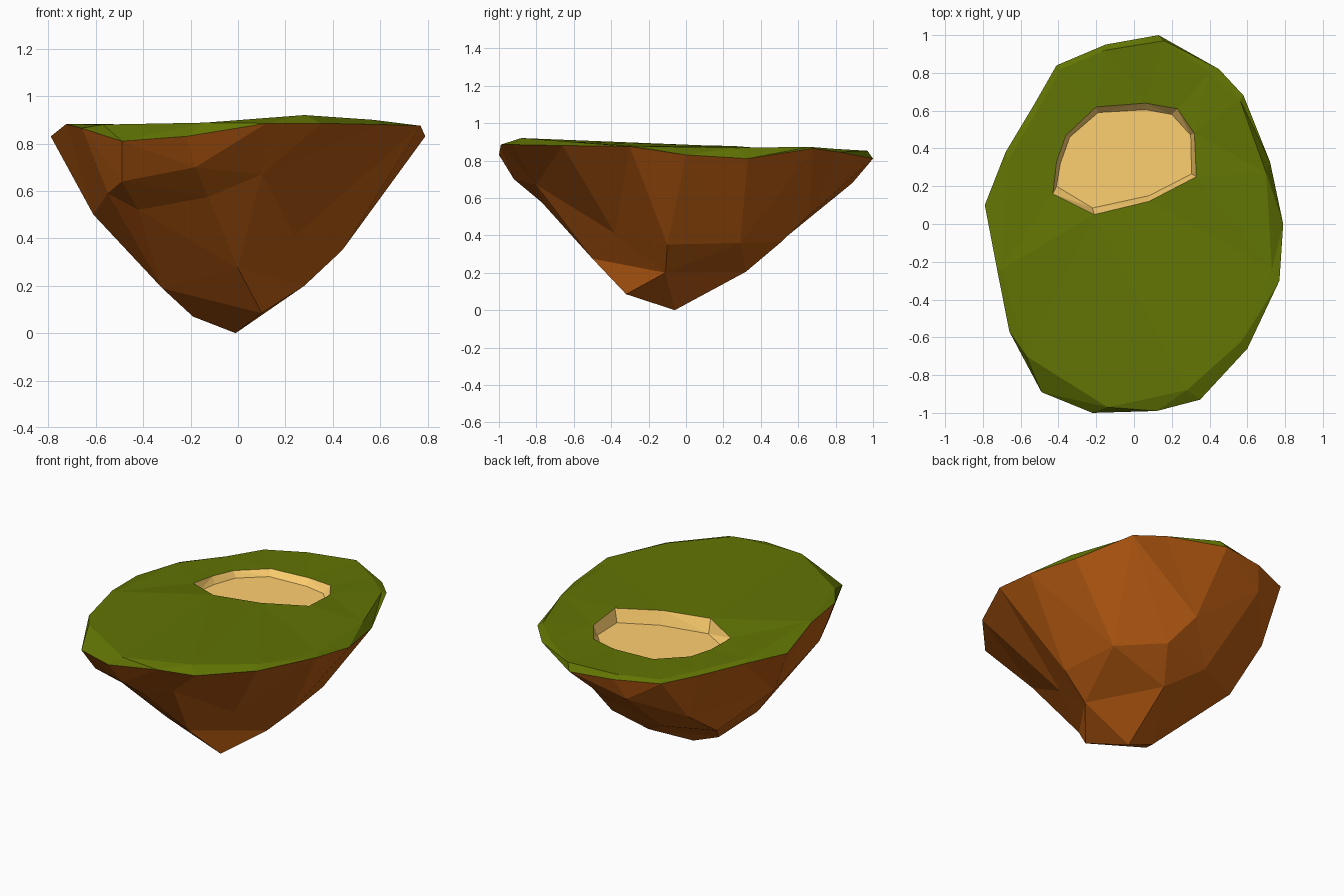
import bpy, bmesh

if "Cube" in bpy.data.objects:
    bpy.data.objects.remove(bpy.data.objects["Cube"])


def material(name, rgb):
    m = bpy.data.materials.new(name)
    m.diffuse_color = (*rgb, 1)
    m.use_nodes = True
    m.node_tree.nodes["Principled BSDF"].inputs["Base Color"].default_value = m.diffuse_color
    return m


def bridge(bm, a, b):
    """Join two counter-clockwise loops with triangles, keeping total edge length smallest.
    Loops may share points; the collapsed triangles there are skipped."""
    n, m = len(a), len(b)
    best = {(0, 0): (0, None)}
    for i in range(n + 1):
        for j in range(m + 1):
            d = (a[i % n].co - b[j % m].co).length
            prev = [k for k in ((i - 1, j), (i, j - 1)) if k in best]
            if prev:
                k = min(prev, key=lambda k: best[k][0])
                best[i, j] = (best[k][0] + d, k)
    i, j = n, m
    while (i, j) != (0, 0):
        pi, pj = best[i, j][1]
        p, q = a[pi % n], b[pj % m]
        tri = (p, a[i % n], q) if pi < i else (p, b[j % m], q)
        if len(set(tri)) == 3 and not bm.faces.get(tri):
            bm.faces.new(tri)
        i, j = pi, pj


def build(name, loops, mat, cap=False, flip=False):
    bm = bmesh.new()
    verts = {c: bm.verts.new(c) for c in dict.fromkeys(c for loop in loops for c in loop)}
    rings = [[verts[c] for c in loop] for loop in loops]
    for a, b in zip(rings, rings[1:]):
        bridge(bm, a, b)
    if cap:
        bm.faces.new(rings[-1])
    if flip:
        bmesh.ops.reverse_faces(bm, faces=bm.faces[:])
    mesh = bpy.data.meshes.new(name)
    bm.to_mesh(mesh)
    bm.free()
    mesh.materials.append(mat)
    ob = bpy.data.objects.new(name, mesh)
    bpy.context.collection.objects.link(ob)
    return ob


# Shared rim between turf and rock, counter-clockwise from the right side
rim = [(.77, -.30, .875), (.79, 0, .83), (.72, .33, .81), (.58, .68, .865),
       (.45, .82, .845), (.13, 1, .81), (-.15, .95, .815), (-.41, .84, .815),
       (-.53, .63, .82), (-.68, .38, .84), (-.79, .10, .83), (-.725, -.24, .882),
       (-.66, -.57, .865), (-.49, -.89, .81), (-.22, -1, .83), (.12, -.99, .885),
       (.35, -.93, .885), (.60, -.66, .88)]

# Nearly flat top of the turf
turf = [(.73, -.24, .876), (.70, .27, .868), (.56, .66, .873), (.40, .80, .862),
        (.16, .97, .852), (-.15, .92, .838), (-.39, .82, .83), (-.50, .62, .835),
        (-.67, .33, .855), (-.70, -.24, .882), (-.57, -.70, .88), (-.14, -.97, .888),
        (.28, -.88, .92), (.57, -.62, .90)]

# Pool edge and its lower flat floor
edge = [(.33, .25, .878), (.32, .48, .86), (.23, .61, .845), (.06, .64, .836),
        (-.20, .62, .834), (-.36, .47, .836), (-.41, .33, .842), (-.43, .16, .855),
        (-.21, .05, .88), (.08, .12, .88)]
floor_xy = [(.305, .265), (.30, .47), (.20, .58), (.06, .605), (-.19, .59),
            (-.34, .46), (-.39, .32), (-.41, .20), (-.22, .085), (.08, .15)]
pool_floor = [(x, y, .797) for x, y in floor_xy]

# Rock rings going down to the tip; the lip is an overhang at the front left
lip = rim[:13] + [(-.55, -.57, .59), (-.49, -.75, .64), (-.18, -.92, .70)] + rim[15:]
upper = [(.44, -.10, .35), (.40, .29, .36), (.17, .51, .365), (.08, .66, .51),
         (-.20, .89, .68), (-.45, .62, .53), (-.61, -.03, .50), (-.55, -.57, .59),
         (-.42, -.60, .52), (-.125, -.77, .575), (.10, -.80, .67), (.24, -.38, .41)]
lower = [(.28, -.11, .20), (.04, .32, .205), (-.15, .46, .33), (-.45, .33, .33),
         (-.32, -.27, .19), (0, -.50, .275)]
tip = [(-.01, -.06, 0), (-.19, -.06, .07), (.10, -.32, .085)]

build("grass_top", [rim, turf, edge], material("grass", (.12, .175, .001)))
build("sand_pool", [edge, pool_floor], material("sand", (1, .63, .16)), cap=True)
build("rock_base", [rim, lip, upper, lower, tip], material("rock", (.50, .11, .006)),
      cap=True, flip=True)
